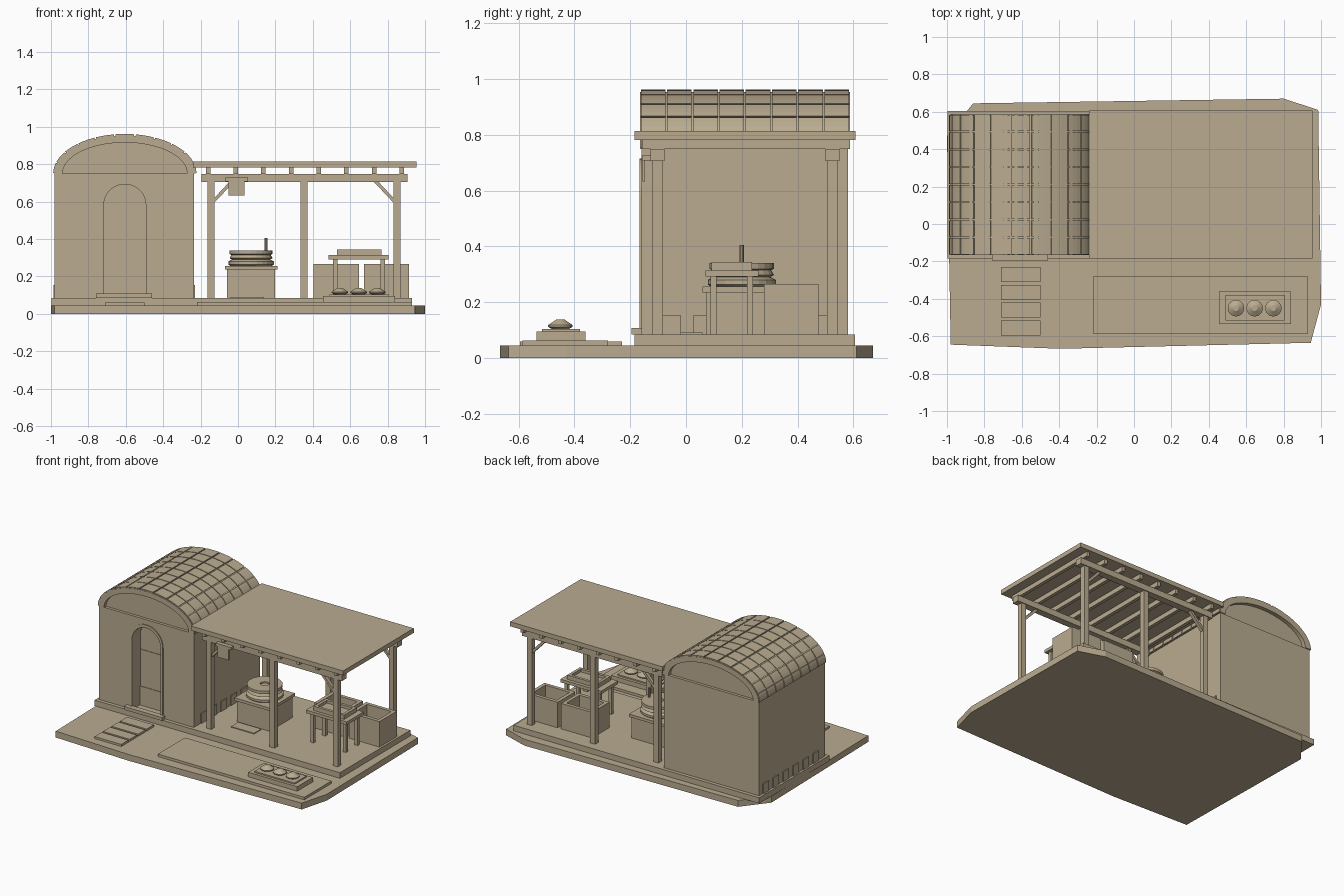
import bpy, bmesh, math
from mathutils import Vector

if "Cube" in bpy.data.objects:
    bpy.data.objects.remove(bpy.data.objects["Cube"])

clay = bpy.data.materials.new("warm_sand")
clay.use_nodes = True
TAN = (0.49, 0.41, 0.28, 1)
clay.diffuse_color = TAN
clay.node_tree.nodes["Principled BSDF"].inputs["Base Color"].default_value = TAN


def finish(name, bm):
    bmesh.ops.recalc_face_normals(bm, faces=bm.faces)
    mesh = bpy.data.meshes.new(name)
    bm.to_mesh(mesh)
    bm.free()
    mesh.materials.append(clay)
    obj = bpy.data.objects.new(name, mesh)
    bpy.context.collection.objects.link(obj)
    return obj


def add_box(bm, x, y, z):
    verts = bmesh.ops.create_cube(bm, size=1)["verts"]
    for v in verts:
        v.co = Vector([(a + b) / 2 + c * (b - a) for (a, b), c in zip((x, y, z), v.co)])


def boxes(name, *spans):
    bm = bmesh.new()
    for s in spans:
        add_box(bm, *s)
    return finish(name, bm)


def add_prism(bm, points, offset):
    bottom = [bm.verts.new(p) for p in points]
    top = [bm.verts.new(Vector(p) + Vector(offset)) for p in points]
    bm.faces.new(bottom)
    bm.faces.new(top)
    for i in range(len(points)):
        j = (i + 1) % len(points)
        bm.faces.new((bottom[i], bottom[j], top[j], top[i]))


def prism(name, points, offset):
    bm = bmesh.new()
    add_prism(bm, points, offset)
    return finish(name, bm)


def wall_shape(name, xz, y0, y1):
    return prism(name, [(x, y0, z) for x, z in xz], (0, y1 - y0, 0))


def lathe(name, profile, x, y, segments=24):
    bm = bmesh.new()
    rings = []
    for r, z in profile:
        rings.append([bm.verts.new((x + r * math.cos(math.tau * i / segments),
                                    y + r * math.sin(math.tau * i / segments), z))
                      for i in range(segments)])
    for a, b in zip(rings, rings[1:]):
        for i in range(segments):
            j = (i + 1) % segments
            bm.faces.new((a[i], a[j], b[j], b[i]))
    bm.faces.new(rings[0])
    bm.faces.new(rings[-1])
    return finish(name, bm)


def open_box(name, x, y, z, wall, floor):
    (a, b), (c, d) = x, y
    boxes(name, (x, y, (z[0], z[0] + floor)),
          ((a, a + wall), y, z), ((b - wall, b), y, z),
          ((a + wall, b - wall), (c, c + wall), z), ((a + wall, b - wall), (d - wall, d), z))


def arch(cx, cz, rx, rz, n, start=0, end=180):
    angles = [math.radians(start + (end - start) * i / n) for i in range(n + 1)]
    return [(cx + rx * math.cos(t), cz + rz * math.sin(t)) for t in angles]


# Ground and platform
outline = [(-.98, -.645), (-.39, -.667), (.945, -.635), (1, -.43), (.985, .61),
           (.8, .67), (-.86, .645), (-1, .47)]
prism("ground_slab", [(x, y, 0) for x, y in outline], (0, 0, .045))
boxes("platform", ((-.997, .93), (-.185, .605), (.045, .085)))
boxes("stepping_stones", *[((-.71, -.5), (y, y + .08), (.045, .06))
                           for y in (-.31, -.405, -.5, -.595)])
boxes("front_mat", ((-.22, .93), (-.585, -.28), (.045, .063)))

# Dishes on their tray
boxes("dish_tray", ((.455, .84), (-.535, -.36), (.063, .095)))
boxes("tray_cloth", ((.49, .805), (-.515, -.38), (.095, .104)))
for i in range(3):
    lathe(f"dish_{i + 1}", [(.03, .104), (.044, .112), (.044, .118), (.015, .138), (.008, .138)],
          .545 + i * .1, -.45)

# House walls with arched doorway
HX, RIGHT, LEFT, EAVE = -.605, -.98, -.235, .75
boxes("house_body", ((RIGHT, LEFT), (-.07, .58), (.085, EAVE)))
inner = arch(HX, .585, .112, .108, 16)
outer = arch(HX, .585, .13, .13, 16)
wall_shape("front_wall", [(RIGHT, .085), (RIGHT, EAVE), (LEFT, EAVE), (LEFT, .085),
                          (inner[0][0], .085)] + inner + [(inner[-1][0], .085)], -.16, -.07)
wall_shape("door_frame", [(outer[0][0], .085)] + outer + [(outer[-1][0], .085),
           (inner[-1][0], .085)] + inner[::-1] + [(inner[0][0], .085)], -.166, -.155)
boxes("door_panels", ((-.715, -.495), (-.078, -.069), (.085, .22)),
      ((-.715, -.495), (-.074, -.069), (.22, .48)))
boxes("door_step", ((-.76, -.46), (-.195, -.155), (.085, .108)))
for name, x in (("right_base_blocks", (RIGHT - .006, RIGHT + .01)),
                ("left_base_blocks", (LEFT - .01, LEFT + .006))):
    boxes(name, *[(x, (-.085 + i * .112, -.02 + i * .112), (.085, .155)) for i in range(6)])

# Vaulted roof: gable fill, shell and tile grid
wall_shape("gable_fill", arch(HX, EAVE, .345, .175, 24), -.14, .56)
wall_shape("roof_shell", arch(HX, EAVE, .377, .204, 33) + arch(HX, EAVE, .333, .166, 33)[::-1],
           -.165, .587)
bm = bmesh.new()
ROWS, COLUMNS, PITCH = 8, 11, .094
step = 180 / COLUMNS
for c in range(COLUMNS):
    a, b = c * step + .7, (c + 1) * step - .7
    section = arch(HX, EAVE, .383, .212, 3, a, b) + arch(HX, EAVE, .372, .2, 3, a, b)[::-1]
    for r in range(ROWS):
        y = -.165 + r * PITCH + .003
        add_prism(bm, [(x, y, z) for x, z in section], (0, PITCH - .006, 0))
finish("roof_tiles", bm)

# Open canopy: roof panel, purlins, beams, posts and braces
boxes("canopy_roof", ((-.24, .955), (-.185, .608), (.782, .814)))
boxes("purlins", *[((-.172 + i * .148, -.148 + i * .148), (-.157, .588), (.749, .782))
                   for i in range(8)])
for side, y in (("front", -.102), ("back", .524)):
    boxes(f"{side}_beam", ((-.195, .905), (y - .025, y + .025), (.706, .749)))
    boxes(f"{side}_posts", *[((x - .019, x + .019), (y - .019, y + .019), (.085, .706))
                             for x in (-.145, .353, .85)])
    for end, x, d in (("right", -.126, 1), ("left", .831, -1)):
        wall_shape(f"{side}_{end}_brace", [(x, .595), (x, .62), (x + d * .08, .706),
                                           (x + d * .105, .706)], y - .012, y + .012)
boxes("hanging_board", ((-.067, .053), (-.156, -.126), (.708, .728)),
      ((-.05, .035), (-.156, -.147), (.632, .71)))

# Stone mill on its plinth
MX, MY = .07, .2
boxes("mill_plinth", ((MX - .128, MX + .128), (MY - .128, MY + .128), (.085, .236)),
      ((MX - .14, MX + .14), (MY - .14, MY + .14), (.236, .256)))
lathe("lower_millstone", [(.11, .256), (.122, .264), (.122, .28), (.1, .292)], MX, MY)
lathe("upper_millstone", [(.1, .29), (.115, .298), (.105, .315), (.115, .32), (.115, .34),
                          (.03, .34), (.03, .33)], MX, MY)
lathe("mill_handle", [(.008, .335), (.008, .405)], MX + .08, MY, 10)
boxes("floor_plate", ((-.04, .14), (-.02, .06), (.085, .091)))

# Work table with tray
boxes("table_top", ((.485, .805), (.07, .26), (.292, .314)))
boxes("table_legs", *[((x, x + .025), (y, y + .022), (.085, .292))
                      for x in (.508, .762) for y in (.088, .218)])
open_box("table_tray", (.528, .768), (.092, .236), (.314, .344), .02, .01)

# Storage bins
for name, x in (("right_bin", (.405, .648)), ("left_bin", (.675, .915))):
    open_box(name, x, (.28, .475), (.085, .266), .025, .02)
